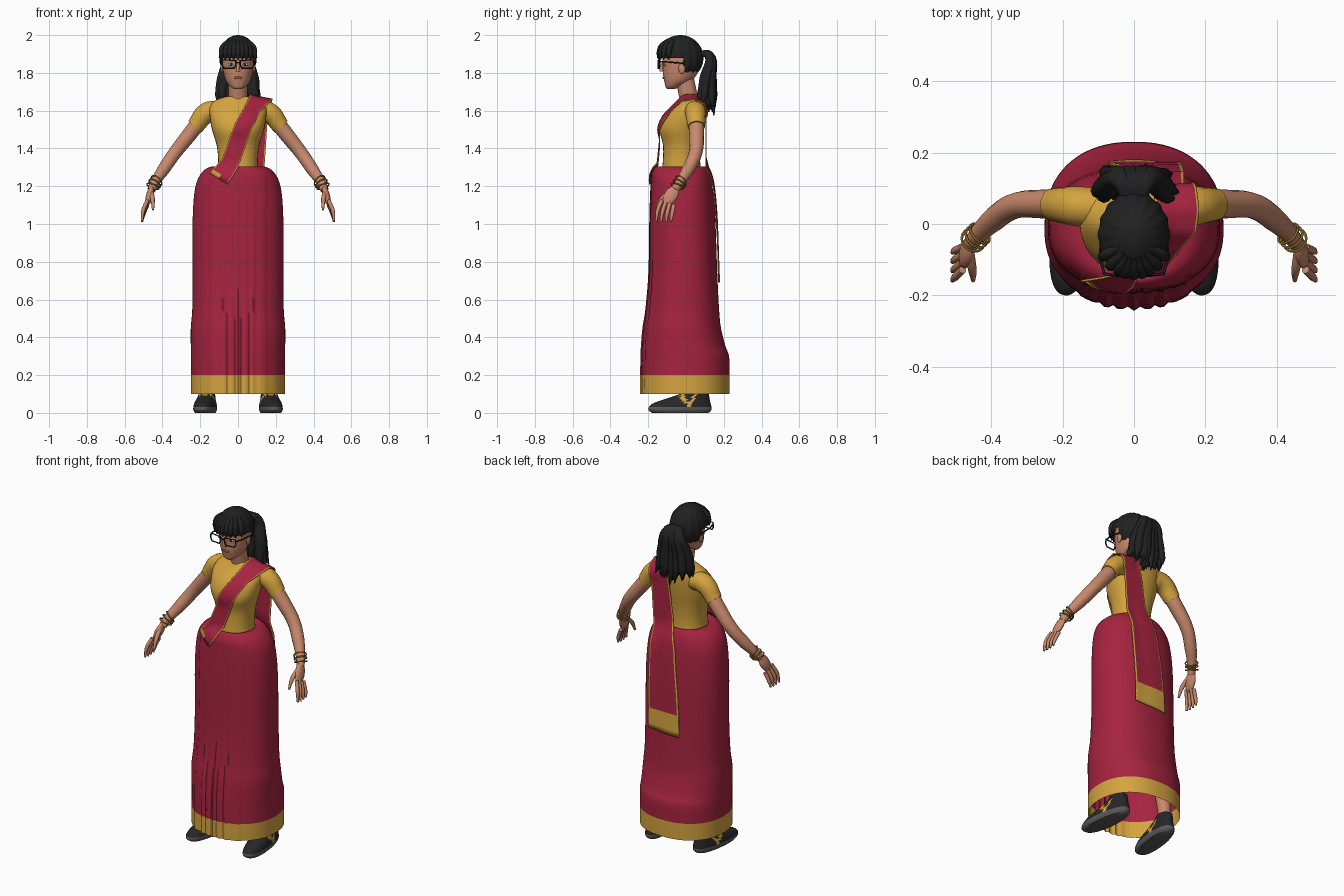
import bpy, bmesh, math, random
from mathutils import Vector, Matrix
from mathutils.bvhtree import BVHTree

random.seed(4)
cube = bpy.data.objects.get("Cube")
if cube:
    bpy.data.objects.remove(cube)


def material(name, r, g, b):
    m = bpy.data.materials.new(name)
    m.use_nodes = True
    m.diffuse_color = (r, g, b, 1)
    m.node_tree.nodes["Principled BSDF"].inputs["Base Color"].default_value = (r, g, b, 1)
    return m


RED = material("crimson cloth", .38, .017, .05)
GOLD = material("gold cloth", .66, .37, .05)
SKIN = material("skin", .58, .25, .15)
HAIR = material("black hair", .015, .015, .015)
SHOE = material("charcoal shoe", .02, .02, .022)
SOLE = material("grey sole", .1, .1, .1)
METAL = material("bangle metal", .42, .24, .03)
LIPS = material("lips", .33, .09, .07)
WHITE = material("eye white", .7, .7, .7)


def add(name, me, mats, rule=None, angle=.9):
    for m in mats:
        me.materials.append(m)
    if rule:
        for p in me.polygons:
            p.material_index = rule(p.center)
    me.shade_smooth()
    me.set_sharp_from_angle(angle=angle)
    ob = bpy.data.objects.new(name, me)
    bpy.context.collection.objects.link(ob)
    return ob


def from_bm(name, bm, mats, rule=None):
    bmesh.ops.recalc_face_normals(bm, faces=bm.faces)
    me = bpy.data.meshes.new(name)
    bm.to_mesh(me)
    bm.free()
    return add(name, me, mats, rule)


def bridge(bm, rings, closed):
    for a, b in zip(rings, rings[1:]):
        n = len(a)
        for i in range(n if closed else n - 1):
            j = (i + 1) % n
            bm.faces.new((a[i], a[j], b[j], b[i]))


def loft(name, rows, mats, rule=None, seg=32, power=2, steps=4, caps=True, bend=None):
    """Stack oval rings given as (z, half width, front y, back y)."""
    full = []
    for k in range(len(rows) - 1):
        p = [Vector(rows[min(max(k + d, 0), len(rows) - 1)]) for d in (-1, 0, 1, 2)]
        for s in range(steps):
            t = s / steps
            m1, m2 = (p[2] - p[0]) / 2, (p[3] - p[1]) / 2
            h = t * t * (3 - 2 * t)
            full.append(p[1] * (1 - h) + p[2] * h + m1 * t * (1 - t) ** 2 - m2 * t * t * (1 - t))
    full.append(Vector(rows[-1]))
    bm, rings = bmesh.new(), []
    for z, rx, yf, yb in full:
        ring = []
        for i in range(seg):
            c, s = math.cos(math.tau * i / seg), math.sin(math.tau * i / seg)
            x = rx * math.copysign(abs(c) ** (2 / power), c)
            y = (yf + yb) / 2 + (yb - yf) / 2 * math.copysign(abs(s) ** (2 / power), s)
            if bend:
                y = bend(x, y, z)
            ring.append(bm.verts.new((x, y, z)))
        rings.append(ring)
    bridge(bm, rings, True)
    if caps:
        bm.faces.new(rings[0])
        bm.faces.new(rings[-1])
    return from_bm(name, bm, mats, rule)


def tubes(name, paths, mat, kind='BEZIER', cyclic=False, res=3):
    """Round tapered tubes through (x, y, z, radius) points."""
    cu = bpy.data.curves.new(name, 'CURVE')
    cu.dimensions, cu.bevel_depth, cu.bevel_resolution = '3D', 1, res
    cu.resolution_u, cu.use_fill_caps = 6, True
    for path in paths:
        sp = cu.splines.new(kind)
        pts = sp.bezier_points if kind == 'BEZIER' else sp.points
        pts.add(len(path) - 1)
        for p, (x, y, z, r) in zip(pts, path):
            p.radius = r
            if kind == 'BEZIER':
                p.co = (x, y, z)
                p.handle_left_type = p.handle_right_type = 'AUTO'
            else:
                p.co = (x, y, z, 1)
        sp.use_cyclic_u = cyclic
    tmp = bpy.data.objects.new("tmp", cu)
    bpy.context.collection.objects.link(tmp)
    bpy.context.view_layer.update()
    me = bpy.data.meshes.new_from_object(tmp.evaluated_get(bpy.context.evaluated_depsgraph_get()))
    bpy.data.objects.remove(tmp)
    me.materials.clear()
    return add(name, me, [mat])


def ball(name, pos, size, mat, rot=(0, 0, 0)):
    bm = bmesh.new()
    bmesh.ops.create_uvsphere(bm, u_segments=20, v_segments=12, radius=1)
    ob = from_bm(name, bm, [mat])
    ob.location, ob.scale, ob.rotation_euler = pos, size, rot
    return ob


# Skirt with pleated front panel and gold hem
def pleats(x, y, z):
    if y < -.05 and abs(x) < .15 and z < 1.27:
        y -= .005
        if abs(x) < .11:
            y -= .006 * math.cos(x * 160) * min(1, 1.4 - z)
    return y


skirt = loft("skirt", [
    (1.285, .1, -.12, .07), (1.305, .13, -.155, .1), (1.28, .185, -.175, .12),
    (1.2, .225, -.182, .14), (1.03, .24, -.187, .155), (.75, .24, -.19, .165),
    (.55, .242, -.205, .175), (.45, .25, -.22, .185), (.35, .25, -.228, .21),
    (.3, .25, -.23, .228), (.2, .25, -.232, .23), (.1, .25, -.232, .23)],
    [RED, GOLD], lambda c: int(c.z < .2), seg=128, power=2.25, caps=False, bend=pleats)

# Blouse and sleeves
blouse = loft("blouse", [
    (1.26, .11, -.13, .08), (1.34, .105, -.122, .075), (1.42, .114, -.122, .08),
    (1.5, .138, -.14, .092), (1.57, .15, -.115, .1), (1.62, .15, -.07, .1),
    (1.655, .12, -.04, .09), (1.675, .062, -.03, .075)], [GOLD], power=2.2)
sleeves = tubes("sleeves", [[(.09 * s, .045, 1.598, .055), (.162 * s, .05, 1.59, .056),
                             (.228 * s, .055, 1.515, .046)] for s in (1, -1)], GOLD, res=5)

# Draped sash: over the left shoulder and down the back, laid onto the clothes
bm = bmesh.new()
for ob in (skirt, blouse, sleeves):
    bm.from_mesh(ob.data)
tree = BVHTree.FromBMesh(bm)
bm.free()


def drape(p, mode):
    if mode:
        hit = tree.ray_cast(Vector((p.x, mode, p.z)), Vector((0, -mode, 0)))[0]
        if hit and hit.y * mode > -.05:
            p.y = mode * max(mode * p.y, mode * hit.y + .01)
    else:
        hit = tree.ray_cast(Vector((p.x, p.y, 3)), Vector((0, 0, -1)))[0]
        if hit and hit.z > 1.55:
            p.z = max(p.z, hit.z + .01)
    return p


# mode, y, inner x and z, outer x and z
rows = [(-1, -.16, -.15, 1.27, -.055, 1.21), (-1, -.15, -.085, 1.345, 0, 1.3),
        (-1, -.14, -.05, 1.44, .04, 1.41), (-1, -.14, -.015, 1.53, .07, 1.5),
        (-1, -.08, .03, 1.61, .12, 1.6), (0, -.02, .06, 1.67, .175, 1.65),
        (0, .04, .06, 1.685, .182, 1.66), (1, .1, .055, 1.65, .175, 1.63),
        (1, .105, .035, 1.53, .155, 1.53), (1, .105, 0, 1.3, .14, 1.3),
        (1, .145, -.03, 1.2, .14, 1.2), (1, .165, -.06, .95, .135, .95),
        (1, .17, -.07, .82, .13, .82), (1, .172, -.075, .69, .13, .7)]
across = [0, .05] + [.05 + .9 * i / 8 for i in range(1, 9)] + [1]
bm, rings = bmesh.new(), []
for a, b in zip(rows, rows[1:]):
    for k in range(5 if b is rows[-1] else 4):
        y, x0, z0, x1, z1 = Vector(a[1:]).lerp(Vector(b[1:]), k / 4)
        rings.append([bm.verts.new(drape(Vector((x0 + (x1 - x0) * t, y, z0 + (z1 - z0) * t)), a[0]))
                      for t in across])
bridge(bm, rings, False)
sash = from_bm("sash", bm, [RED, GOLD])
cols = len(across) - 1
for i, p in enumerate(sash.data.polygons):
    p.material_index = int(i % cols in (0, cols - 1) or p.center.z < .82 or i < cols / 2)
solid = sash.modifiers.new("thickness", 'SOLIDIFY')
solid.thickness, solid.offset = .006, 0

# Head, neck and face
loft("head", [(1.715, .02, -.1, -.06), (1.725, .038, -.108, -.03), (1.75, .06, -.114, .02),
              (1.78, .072, -.12, .05), (1.82, .08, -.122, .07), (1.86, .083, -.124, .075),
              (1.92, .078, -.115, .07), (1.97, .045, -.07, .04)], [SKIN])
tubes("neck", [[(0, .025, 1.63, .06), (0, .012, 1.68, .05), (0, -.005, 1.76, .05)]], SKIN, res=5)
tubes("nose", [[(0, -.122, 1.85, .007), (0, -.131, 1.825, .009), (0, -.13, 1.808, .012)]], SKIN)
ball("mouth", (0, -.118, 1.774), (.024, .006, .007), LIPS)
for s, side in ((1, "left"), (-1, "right")):
    ball(side + "_eye", (.036 * s, -.114, 1.845), (.017, .007, .008), WHITE)
    ball(side + "_iris", (.036 * s, -.12, 1.845), (.007, .004, .007), HAIR)
    ball(side + "_ear", (.085 * s, -.022, 1.825), (.008, .018, .03), SKIN)

# Glasses
tubes("glasses_rims", [[(s * x, -.147 + .1 * x * x / .09, z, .004) for x, z in
                        ((.012, 1.866), (.082, 1.868), (.084, 1.84), (.074, 1.824),
                         (.022, 1.824), (.013, 1.84))] for s in (1, -1)], HAIR, 'POLY', True)
tubes("glasses_arms", [[(s * .083, -.14, 1.86, .004), (s * .094, -.1, 1.858, .004),
                        (s * .092, -.01, 1.85, .004)] for s in (1, -1)]
      + [[(-.014, -.147, 1.855, .004), (.014, -.147, 1.855, .004)]], HAIR, 'POLY')

# Hair: ridged cap cut to the hairline, fringe and ponytail
bm = bmesh.new()
bmesh.ops.create_uvsphere(bm, u_segments=96, v_segments=40, radius=1)
for v in bm.verts:
    f = 1 + .02 * math.cos(16 * math.atan2(v.co.x, v.co.y))
    v.co = (v.co.x * .1 * f, v.co.y * .12 * f - .03, v.co.z * .12 + 1.88)
cut = [f for f in bm.faces if f.calc_center_median().z < 1.88 and f.calc_center_median().y < -.015]
bmesh.ops.delete(bm, geom=cut, context='FACES')
from_bm("hair_cap", bm, [HAIR])
fringe = []
for i in range(-4, 5):
    x = .022 * i
    d = math.sqrt(1 - (x / .105) ** 2)
    fringe.append([(x * .4, -.03 - .06 * d, 1.975, .012), (x * .9, -.03 - .102 * d, 1.935, .017),
                   (x, -.03 - .113 * d, 1.9, .014), (x * 1.02, -.03 - .115 * d, 1.872, .004)])
tubes("fringe", fringe, HAIR)
tail = []
for i in range(26):
    u, v = -1 + 2 * i / 25, random.random()
    tail.append([(.02 * u, .07, 1.9, .015), (.04 * u, .115 + .01 * v, 1.895, .022),
                 (.085 * u, .095 + .045 * v, 1.77, .026),
                 (.1 * u, .075 + .075 * v, 1.68, .022),
                 (.115 * u + .01, .06 + .1 * v, 1.57 + .06 * abs(u) + .03 * random.random(), .003)])
tubes("ponytail", tail, HAIR, res=2)

# Arms, hands and bangles
for s, side in ((1, "left"), (-1, "right")):
    tubes(side + "_arm", [[(.19 * s, .053, 1.56, .042), (.26 * s, .056, 1.47, .04),
                           (.335 * s, .05, 1.375, .036), (.39 * s, .015, 1.295, .034),
                           (.445 * s, -.04, 1.21, .024), (.458 * s, -.06, 1.18, .022)]], SKIN, res=5)
    ball(side + "_palm", (.468 * s, -.08, 1.15), (.019, .036, .06), SKIN, (-.55, -.25 * s, 0))
    fingers = [[(.48 * s, -.128 + .021 * i, 1.125 - .008 * i, .011),
                (.502 * s, -.15 + .025 * i, 1.07 - .008 * i, .0105),
                (.508 * s, -.158 + .026 * i, 1.015 - .004 * min(i, 3 - i), .006)] for i in range(4)]
    fingers.append([(.46 * s, -.085, 1.17, .014), (.452 * s, -.13, 1.13, .012),
                    (.45 * s, -.158, 1.075, .006)])
    tubes(side + "_fingers", fingers, SKIN)
    turn = Vector((.055 * s, -.055, -.085)).to_track_quat('Z', 'Y')
    hoops = []
    for k in range(3):
        mid = Vector((s * (.432 + .009 * k), -.027 - .009 * k, 1.228 - .014 * k))
        tilt = Matrix.Rotation(.25 * (k - 1), 3, 'X')
        pts = [mid + turn @ (tilt @ Vector((math.cos(a), math.sin(a), 0))) * .034
               for a in (math.tau * i / 20 for i in range(20))]
        hoops.append([(*p, .004) for p in pts])
    tubes(side + "_bangles", hoops, METAL, 'POLY', True, 1)


# Ankles and shoes
def shoe_colour(c):
    if c.z < .03:
        return 1
    lace = abs(abs(c.y - .01) - (c.z - .03) * .5) < .009
    return 2 if lace and c.z < .1 or abs(c.y - .05 + c.z) < .006 else 0


for s, side in ((1, "left"), (-1, "right")):
    tubes(side + "_ankle", [[(.165 * s, .06, .06, .036), (.165 * s, .06, .15, .036),
                             (.14 * s, .04, .45, .06)]], SKIN, res=5)
    shoe = loft(side + "_shoe", [(0, .05, -.18, .12), (.015, .058, -.2, .135), (.035, .058, -.195, .135),
                                 (.055, .054, -.165, .13), (.08, .046, -.09, .125),
                                 (.105, .042, -.02, .12), (.125, .04, .01, .115)],
                [SHOE, SOLE, GOLD], shoe_colour, seg=48, power=2.3)
    shoe.location.x, shoe.rotation_euler.z = .17 * s, .12 * s
